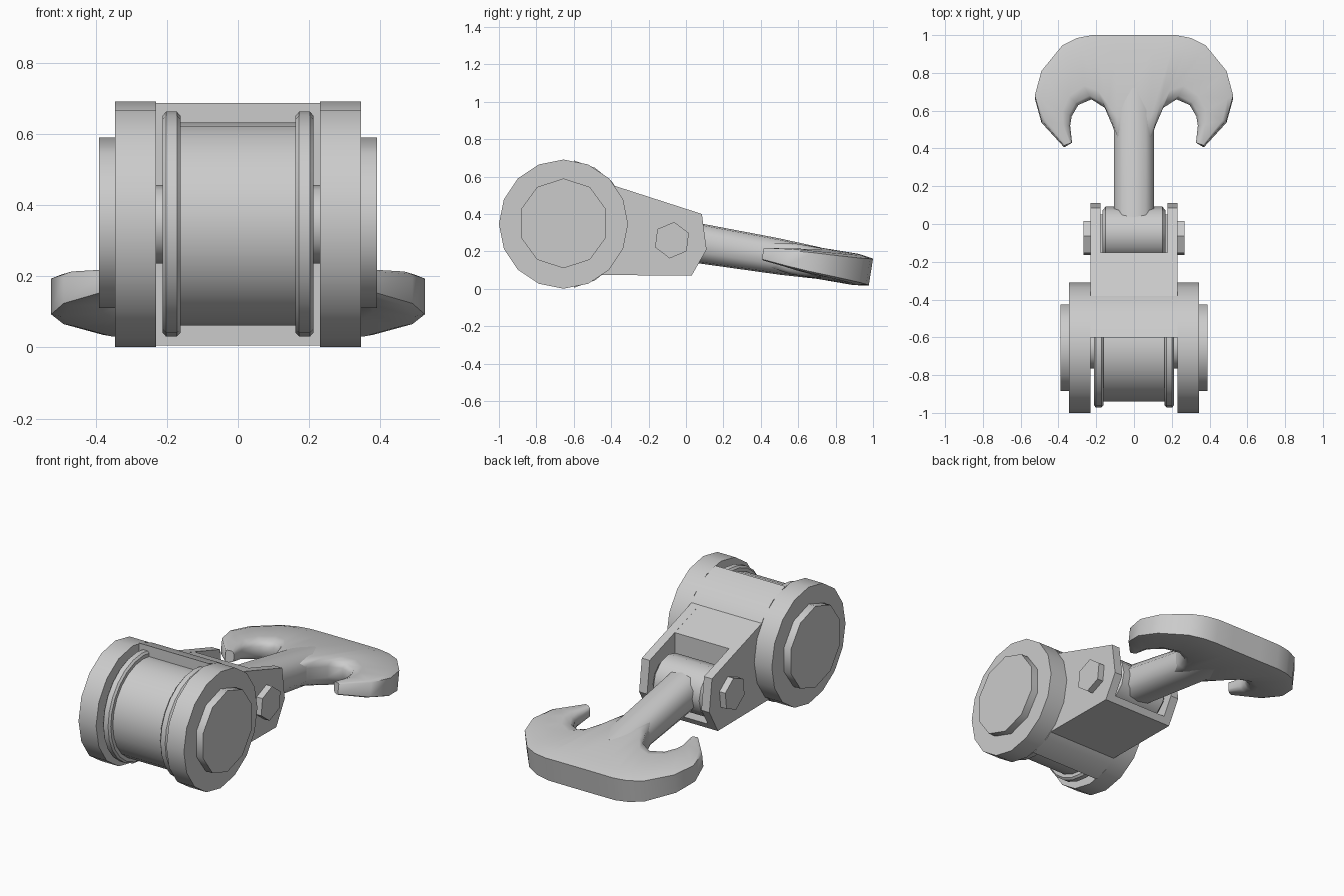
import bpy, bmesh, math

if "Cube" in bpy.data.objects:
    bpy.data.objects.remove(bpy.data.objects["Cube"])

CY, CZ = -0.655, 0.346  # drum axis (y, z)


def finish(name, bm, angle=40):
    bmesh.ops.recalc_face_normals(bm, faces=bm.faces)
    me = bpy.data.meshes.new(name)
    bm.to_mesh(me)
    bm.free()
    ob = bpy.data.objects.new(name, me)
    bpy.context.collection.objects.link(ob)
    bpy.ops.object.select_all(action='DESELECT')
    ob.select_set(True)
    bpy.context.view_layer.objects.active = ob
    bpy.ops.object.shade_smooth_by_angle(angle=math.radians(angle))
    return ob


def loft(name, rings, angle=40):
    """Skin closed rings of equal point count and cap both ends."""
    bm = bmesh.new()
    vs = [[bm.verts.new(p) for p in ring] for ring in rings]
    n = len(vs[0])
    for a, b in zip(vs, vs[1:]):
        for i in range(n):
            j = (i + 1) % n
            bm.faces.new((a[i], a[j], b[j], b[i]))
    bm.faces.new(vs[0])
    bm.faces.new(vs[-1])
    return finish(name, bm, angle)


def prism(name, profile, x0, x1, angle=40):
    """Extrude a (y, z) profile along x."""
    return loft(name, [[(x, y, z) for y, z in profile] for x in (x0, x1)], angle)


def circle(y, z, r, n, phase=0.0):
    return [(y + r * math.cos(phase + math.tau * i / n),
             z + r * math.sin(phase + math.tau * i / n)) for i in range(n)]


def pair(name, profile, x0, x1, angle=40):
    for side, s in (("left", -1), ("right", 1)):
        prism(f"{name}_{side}", profile, s * x0, s * x1, angle)


# Drum housing: two cheeks and the solid rear half between them
pair("cheek", circle(CY, CZ, 0.345, 16), 0.23, 0.345)
half = math.acos(0.055 / 0.345)
rear = [(CY + 0.345 * math.cos(a), CZ + 0.345 * math.sin(a))
        for a in (half * (i / 4 - 1) for i in range(9))]
prism("drum_rear", rear, -0.23, 0.23)
pair("end_cap", circle(CY, CZ + 0.004, 0.24, 10, math.pi / 2), 0.34, 0.39)

# Roller with flanges and axle
prism("roller", circle(CY, CZ, 0.285, 24), -0.17, 0.17)
prism("axle", circle(CY, CZ, 0.11, 12), -0.24, 0.24)
for side, s in (("left", -1), ("right", 1)):
    loft(f"roller_flange_{side}",
         [[(s * x, y, z) for y, z in circle(CY, CZ, r, 24)]
          for x, r in ((0.162, 0.305), (0.172, 0.316), (0.202, 0.316), (0.212, 0.305))])

# Fork: solid neck with a bottom lip, and two side arms
prism("fork_neck", [(-0.55, 0.605), (-0.15, 0.475), (-0.15, 0.105),
                    (0.05, 0.105), (0.03, 0.07), (-0.55, 0.075)], -0.18, 0.18, 20)
pair("fork_arm", [(-0.55, 0.605), (0.085, 0.40), (0.11, 0.21),
                  (0.03, 0.07), (-0.55, 0.075)], 0.178, 0.23, 20)
pair("bolt_head", circle(-0.075, 0.26, 0.098, 6, 0.4), 0.22, 0.268, 30)

# Hook eye held between the arms
loft("hook_eye", [[(x, y, z) for y, z in circle(-0.05, 0.25, r, 12)]
                  for x, r in ((-0.168, 0.12), (-0.15, 0.142), (0.15, 0.142), (0.168, 0.12))])


def mid(y):
    return 0.255 - 0.165 * y  # sloping centre plane of the hook


# Shank
shank = []
for y, w, h in ((-0.05, 0.105, 0.11), (0.1, 0.105, 0.107), (0.5, 0.105, 0.097), (0.72, 0.12, 0.085)):
    shank.append([(w * a, y, mid(y) + h * b) for a, b in
                  ((1, .45), (.6, .92), (0, 1), (-.6, .92), (-1, .45),
                   (-1, -.45), (-.6, -.92), (0, -1), (.6, -.92), (1, -.45))])
loft("shank", shank, 60)

# Double hook head: sections from inner edge to outer edge, mirrored in x
stations = [((0.085, 0.42), (0.10, 1.0), 0.084), ((0.11, 0.51), (0.22, 1.0), 0.083),
            ((0.155, 0.615), (0.30, 0.985), 0.080), ((0.225, 0.66), (0.38, 0.945), 0.075),
            ((0.295, 0.63), (0.49, 0.81), 0.066), ((0.33, 0.57), (0.525, 0.68), 0.059),
            ((0.338, 0.52), (0.49, 0.55), 0.048), ((0.328, 0.43), (0.37, 0.415), 0.033)]
section = ((0, .4), (.07, .8), (.25, 1), (.85, 1), (1, .85),
           (1, -.85), (.85, -1), (.25, -1), (.07, -.8), (0, -.4))


def hook_ring(st, s):
    (ix, iy), (ox, oy), h = st
    ring = []
    for t, k in section:
        y = iy + (oy - iy) * t
        ring.append((s * (ix + (ox - ix) * t), y + 0.16 * (k - 0.85) * h * t, mid(y) + k * h))
    return ring


loft("hook_head", [hook_ring(st, -1) for st in reversed(stations)]
     + [hook_ring(st, 1) for st in stations], 60)
